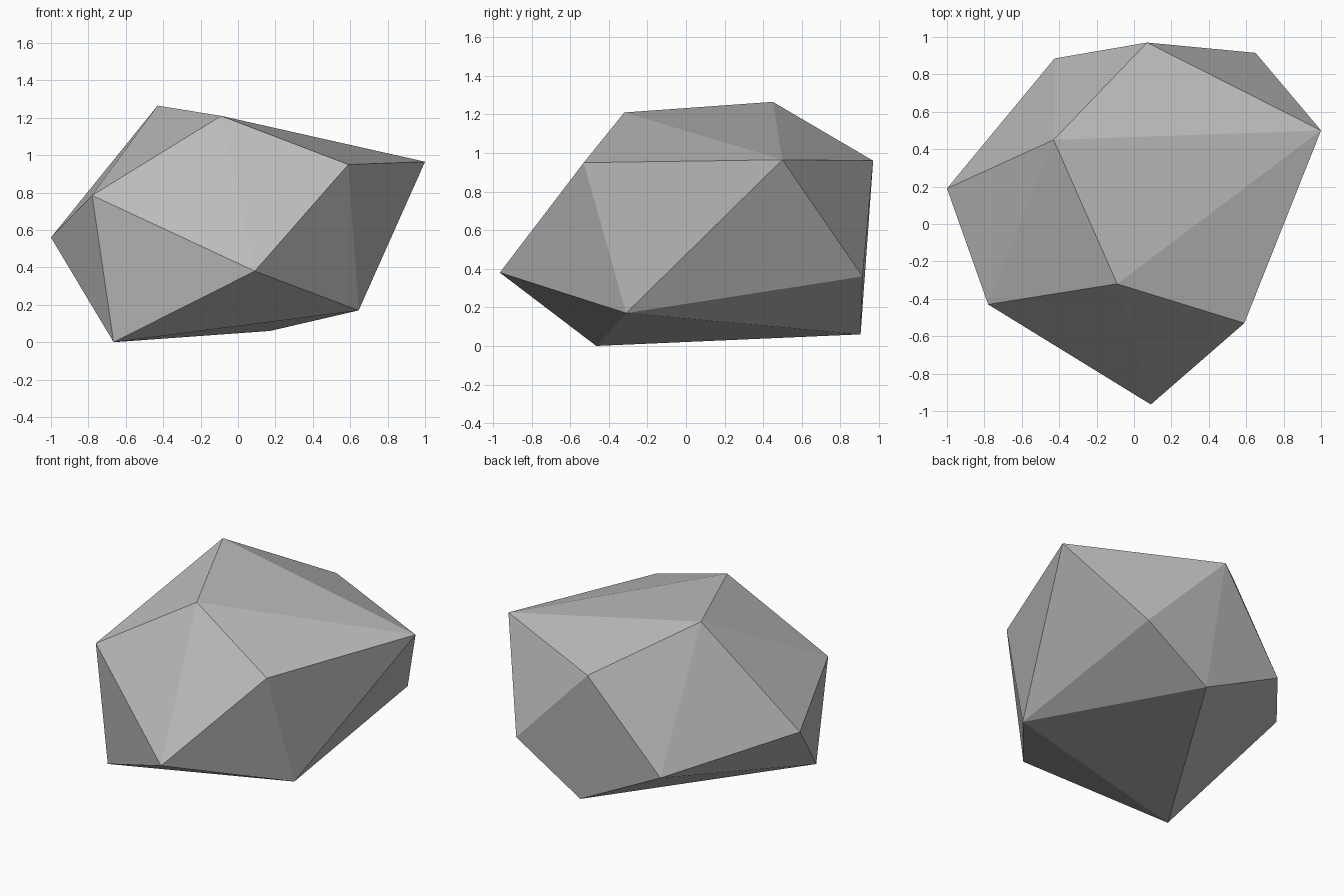
import bpy
import bmesh

# Remove the default cube
default = bpy.data.objects.get("Cube")
if default:
    bpy.data.objects.remove(default, do_unlink=True)

# Plain grey stone
stone = bpy.data.materials.new("grey_stone")
stone.use_nodes = True
grey = (0.5, 0.5, 0.5, 1.0)
stone.diffuse_color = grey
bsdf = stone.node_tree.nodes["Principled BSDF"]
bsdf.inputs["Base Color"].default_value = grey
bsdf.inputs["Roughness"].default_value = 0.9

# Corners of the boulder, grouped by height
crown = [(-0.43, 0.45, 1.265), (-0.09, -0.32, 1.21)]
shoulder = [(0.59, -0.53, 0.95), (1.0, 0.5, 0.965),
            (0.07, 0.97, 0.96), (-0.78, -0.43, 0.785)]
waist = [(-1.0, 0.19, 0.56), (0.09, -0.965, 0.38),
         (0.65, 0.915, 0.36), (-0.425, 0.885, 0.355)]
foot = [(0.645, -0.31, 0.17), (0.17, 0.905, 0.06), (-0.665, -0.465, 0.0)]

# Wrap the corners in a faceted convex shell
bm = bmesh.new()
for corner in crown + shoulder + waist + foot:
    bm.verts.new(corner)
bmesh.ops.convex_hull(bm, input=bm.verts[:])
bmesh.ops.recalc_face_normals(bm, faces=bm.faces[:])
for face in bm.faces:
    face.smooth = False

mesh = bpy.data.meshes.new("boulder")
bm.to_mesh(mesh)
bm.free()
mesh.materials.append(stone)
boulder = bpy.data.objects.new("boulder", mesh)
bpy.context.collection.objects.link(boulder)
